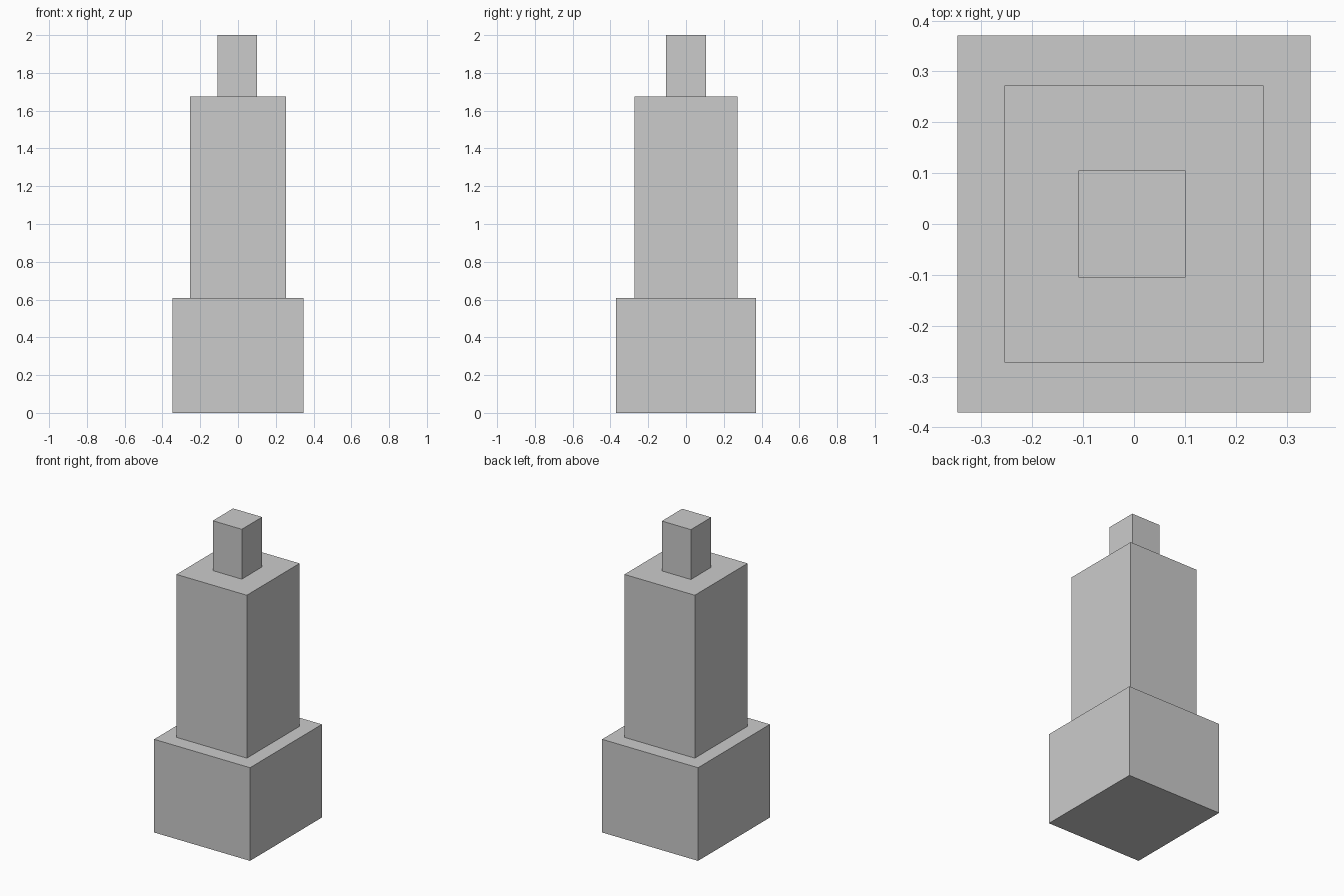
import bpy

if "Cube" in bpy.data.objects:
    bpy.data.objects.remove(bpy.data.objects["Cube"])


def block(name, x0, x1, half_y, z0, z1):
    """Axis-aligned block, symmetric in y."""
    bpy.ops.mesh.primitive_cube_add(size=1, location=((x0 + x1) / 2, 0, (z0 + z1) / 2))
    ob = bpy.context.object
    ob.name = name
    ob.scale = (x1 - x0, 2 * half_y, z1 - z0)
    bpy.ops.object.transform_apply(location=False, rotation=False, scale=True)
    return ob


# Three stacked tiers; the top one sits slightly off centre in x
block("base_block", -0.347, 0.347, 0.371, 0.0, 0.609)
block("middle_block", -0.2545, 0.2545, 0.2725, 0.609, 1.674)
block("top_block", -0.109, 0.101, 0.105, 1.674, 2.0)
